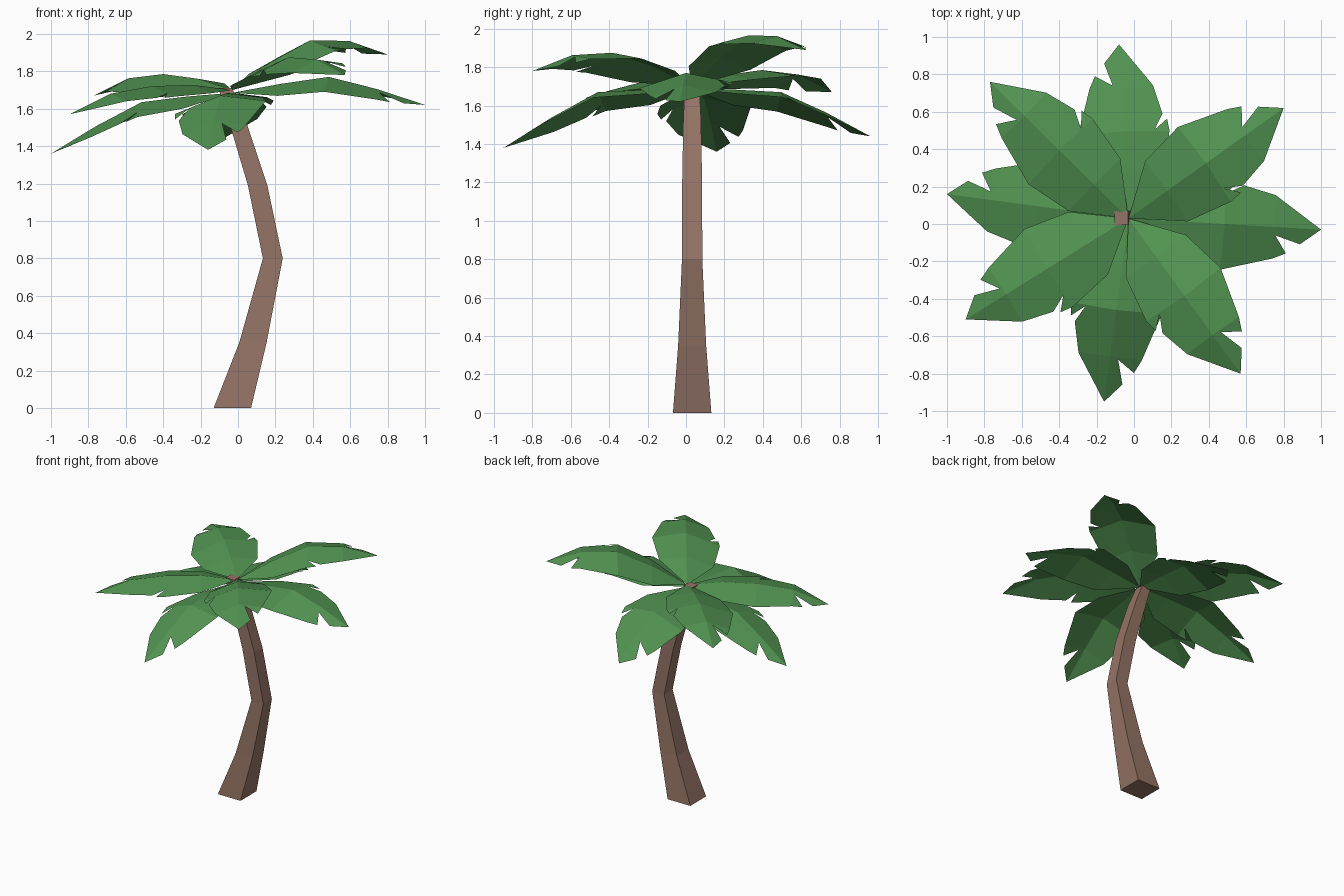
import bpy, bmesh
from mathutils import Vector

if "Cube" in bpy.data.objects:
    bpy.data.objects.remove(bpy.data.objects["Cube"])


def material(name, colour):
    m = bpy.data.materials.new(name)
    m.diffuse_color = (*colour, 1)
    m.use_nodes = True
    m.node_tree.nodes["Principled BSDF"].inputs["Base Color"].default_value = m.diffuse_color
    return m


def finish(bm, name, mat):
    me = bpy.data.meshes.new(name)
    bm.to_mesh(me)
    bm.free()
    me.materials.append(mat)
    ob = bpy.data.objects.new(name, me)
    bpy.context.collection.objects.link(ob)
    return ob


bark = material("brown_bark", (0.30, 0.175, 0.133))
green = material("leaf_green", (0.084, 0.293, 0.084))

# Trunk: square sections along a bent line (z, centre x, half width)
sections = [(0, -.03, .10), (.35, .08, .073), (.8, .186, .053),
            (1.19, .105, .052), (1.53, -.002, .046), (1.71, -.068, .037)]
bm = bmesh.new()
rings = []
for z, cx, h in sections:
    rings.append([bm.verts.new((cx + sx * h, .032 + sy * h, z))
                  for sx, sy in ((-1, -1), (1, -1), (1, 1), (-1, 1))])
for a, b in zip(rings, rings[1:]):
    for i in range(4):
        j = (i + 1) % 4
        bm.faces.new((a[i], a[j], b[j], b[i]))
bm.faces.new(rings[0][::-1])
bm.faces.new(rings[-1])
finish(bm, "trunk", bark)

# Leaf half outlines as (fraction along rib, distance from rib), split in strips
E1, E2, E3 = (.245, .197), (.49, .245), (.755, .17)
MID_NOTCH = [(.56, .235), (.50, .165), (.59, .212)]
TIP_NOTCH = [(.825, .138), (.765, .045), (.895, .085)]


def leaf(name, tip, mid_z, base_z, bulge, notch_side):
    base = Vector((-.03, .03, base_z))
    tip = Vector(tip)
    flat = Vector((tip.x - base.x, tip.y - base.y, 0))
    side = Vector((-flat.y, flat.x, 0)).normalized()
    roll = .15 * side.x + .05 * side.y          # whole crown leans
    rib_z = [base_z, (base_z + mid_z) / 2 + bulge * .5, mid_z,
             (mid_z + tip.z) / 2 + bulge, tip.z]

    bm = bmesh.new()

    def point(s, v):
        k = min(int(s * 4), 3)
        f = s * 4 - k
        z = rib_z[k] * (1 - f) + rib_z[k + 1] * f - .26 * abs(v) + roll * v
        p = base + flat * s + side * v
        return bm.verts.new((p.x, p.y, z))

    r = [point(i / 4, 0) for i in range(5)]
    for sgn in (1, -1):
        def edge(pts):
            return [point(s, sgn * v) for s, v in pts]
        e1, e2, e3 = edge([E1, E2, E3])
        notched = sgn == notch_side
        mid = [] if notched else edge(MID_NOTCH)
        end = edge(TIP_NOTCH) if notched else []
        for f in ([r[0], r[1], e1], [r[1], r[2], e2, e1],
                  [r[2], r[3], e3] + mid[::-1] + [e2],
                  [r[3], r[4]] + end[::-1] + [e3]):
            bm.faces.new(f if sgn < 0 else f[::-1])
    bmesh.ops.recalc_face_normals(bm, faces=bm.faces)
    if sum(f.normal.z for f in bm.faces) < 0:
        bmesh.ops.reverse_faces(bm, faces=bm.faces)
    finish(bm, name, green)


# Raised leaves on the diagonals: tip, height at mid rib, side of the tip notch
upper = [((.8, .62, 1.89), 1.965, 1), ((-.77, .76, 1.67), 1.785, 1),
         ((-.9, -.51, 1.57), 1.72, -1), ((.57, -.8, 1.78), 1.875, 1)]
for i, (tip, mid, notch) in enumerate(upper):
    leaf(f"upper_leaf_{i + 1}", tip, mid, 1.70, .035, notch)

# Drooping leaves between them
lower = [((1.0, -.03, 1.62), 1.77, -1), ((-.08, .96, 1.44), 1.67, 1),
         ((-1.0, .16, 1.36), 1.635, -1), ((-.16, -.95, 1.38), 1.67, 1)]
for i, (tip, mid, notch) in enumerate(lower):
    leaf(f"lower_leaf_{i + 1}", tip, mid, 1.685, .01, notch)
